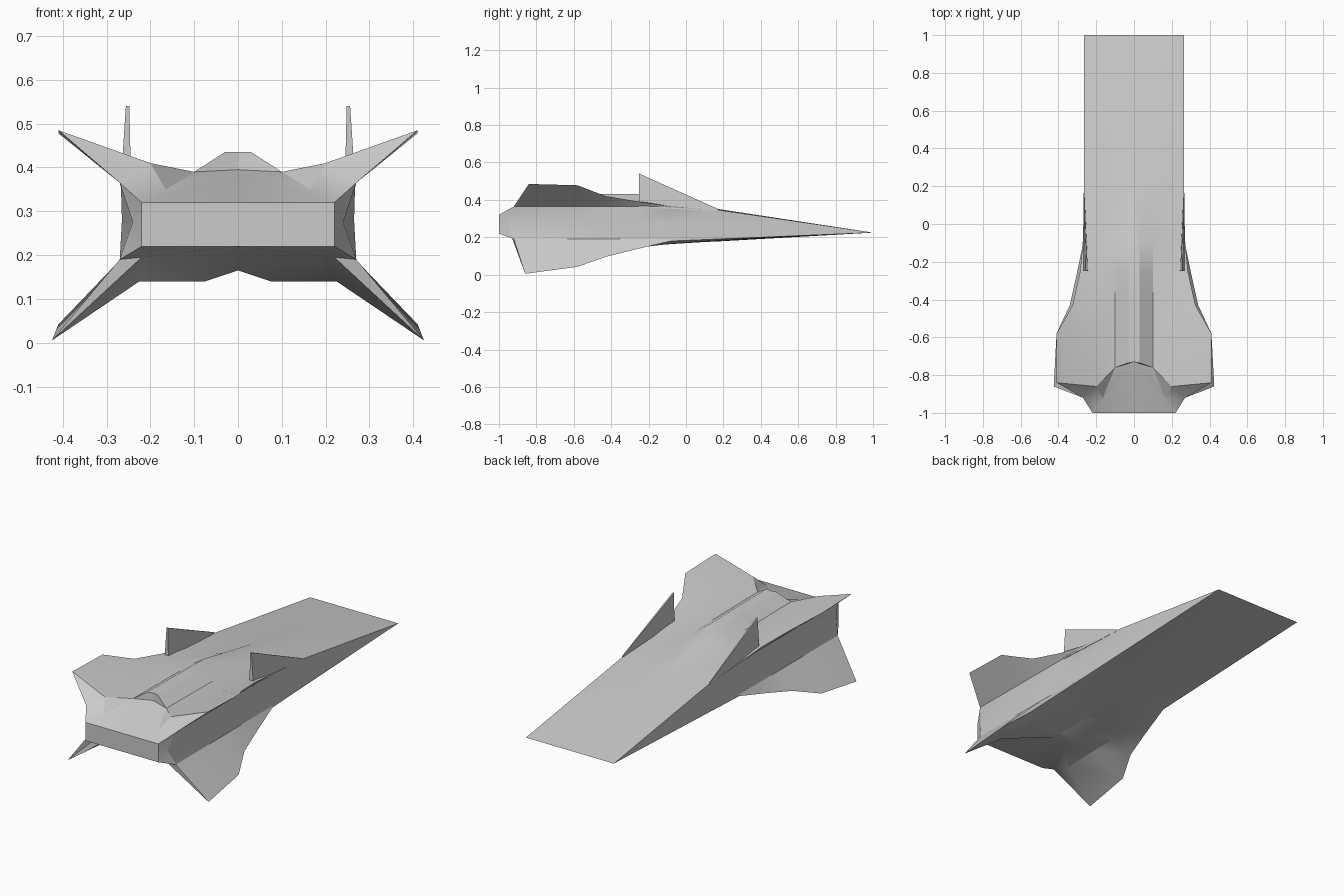
import bpy
import bmesh
import math

default_cube = bpy.data.objects.get("Cube")
if default_cube:
    bpy.data.objects.remove(default_cube, do_unlink=True)

# One plain hull colour
hull_grey = bpy.data.materials.new("hull_grey")
hull_grey.use_nodes = True
hull_colour = (0.6, 0.6, 0.6, 1)
hull_grey.diffuse_color = hull_colour
hull_grey.node_tree.nodes["Principled BSDF"].inputs["Base Color"].default_value = hull_colour

NOSE_Z = .225

# Lengthwise rails of one half, each running from the thin blade end (y = 1) to the tail
upper_rails = {
    "spine": [(0, 1, NOSE_Z), (0, .18, .35), (0, -.25, .43), (0, -.73, .435)],
    "hump": [(.03, 1, NOSE_Z), (.03, .18, .35), (.03, -.25, .43), (.03, -.735, .435)],
    "valley": [(.1, 1, NOSE_Z), (.1, .18, .35), (.1, -.25, .385), (.1, -.76, .39)],
    "shoulder": [(.2, 1, NOSE_Z), (.2, .18, .35), (.2, -.25, .387), (.2, -.86, .41)],
    "upper_tip": [(.265, 1, NOSE_Z), (.265, .18, .345), (.27, -.08, .365), (.285, -.25, .39),
                  (.325, -.43, .42), (.41, -.58, .478), (.41, -.84, .485)],
    "side_top": [(.265, 1, NOSE_Z), (.265, .18, .34), (.265, -.25, .365), (.27, -.92, .365)],
}
lower_rails = {
    "side_mid": [(.265, 1, NOSE_Z), (.265, .18, .27), (.265, -.58, .28), (.24, -.95, .275)],
    "side_low": [(.265, 1, NOSE_Z), (.265, 0, .19), (.27, -.92, .19)],
    "lower_tip": [(.265, 1, NOSE_Z), (.265, -.08, .18), (.3, -.25, .14), (.34, -.43, .095),
                  (.41, -.58, .042), (.425, -.86, .005)],
    "belly_edge": [(.22, 1, NOSE_Z), (.22, 0, .175), (.22, -.25, .145), (.225, -.8, .14)],
    "belly_mid": [(.075, 1, NOSE_Z), (.075, 0, .17), (.075, -.25, .15), (.075, -.65, .14)],
    "keel": [(0, 1, NOSE_Z), (0, 0, .168), (0, -.65, .165)],
}
rails = {**upper_rails, **lower_rails}
stations = [1, .66, .18, -.08, -.25, -.43, -.58]

# Extra points of the tail block behind the last ring
tail_points = {
    "deck_front": (0, -.73, .395),
    "tooth": (.165, -.92, .35),
    "box_top": (.22, -1, .32),
    "box_top_centre": (0, -1, .32),
    "box_low": (.22, -1, .22),
    "box_low_centre": (0, -1, .22),
    "under_side": (.22, -.93, .195),
}

# Panels that close the tail, listed by corner name
tail_panels = [
    "spine hump valley deck_front",
    "deck_front valley tooth",
    "deck_front tooth box_top box_top_centre",
    "valley shoulder tooth",
    "shoulder upper_tip side_top",
    "shoulder side_top tooth",
    "tooth side_top box_top",
    "box_top_centre box_top box_low box_low_centre",
    "box_top side_top side_mid",
    "box_top side_mid box_low",
    "box_low side_mid side_low",
    "box_low side_low under_side",
    "box_low_centre box_low under_side keel",
    "keel under_side belly_mid",
    "belly_mid under_side belly_edge",
    "belly_edge under_side lower_tip",
    "under_side side_low lower_tip",
]


def sample(rail, y):
    """Point of a rail at a given y."""
    for start, end in zip(rail, rail[1:]):
        if start[1] >= y >= end[1]:
            t = (start[1] - y) / (start[1] - end[1])
            return tuple(a + (b - a) * t for a, b in zip(start, end))
    return rail[-1]


def make_object(name, bm, angle):
    """Turn a bmesh into a finished, shaded object."""
    bmesh.ops.remove_doubles(bm, verts=bm.verts, dist=.0005)
    bmesh.ops.recalc_face_normals(bm, faces=bm.faces)
    mesh = bpy.data.meshes.new(name)
    bm.to_mesh(mesh)
    bm.free()
    mesh.materials.append(hull_grey)
    obj = bpy.data.objects.new(name, mesh)
    bpy.context.collection.objects.link(obj)
    bpy.ops.object.select_all(action='DESELECT')
    obj.select_set(True)
    bpy.context.view_layer.objects.active = obj
    bpy.ops.object.shade_smooth_by_angle(angle=math.radians(angle))
    return obj


def build_half(bm, side):
    """Loft the rails and close the tail on one side."""
    def vert(point):
        return bm.verts.new((point[0] * side, point[1], point[2]))

    rings = [[vert(sample(rail, y)) for rail in rails.values()] for y in stations]
    rings.append([vert(rail[-1]) for rail in rails.values()])
    for ring, following in zip(rings, rings[1:]):
        for i in range(len(ring) - 1):
            bm.faces.new((ring[i], ring[i + 1], following[i + 1], following[i]))
    corners = dict(zip(rails, rings[-1]))
    corners.update({name: vert(point) for name, point in tail_points.items()})
    for panel in tail_panels:
        bm.faces.new([corners[name] for name in panel.split()])


# Hull with its four swept wings
hull = bmesh.new()
for side in (1, -1):
    build_half(hull, side)
make_object("hull", hull, 22)

# Upright fins: thin wedges standing on the upper hull edges
for side, name in ((1, "left_fin"), (-1, "right_fin")):
    fin = bmesh.new()
    base = [(.244, -.25, .36), (.268, -.25, .36), (.266, .17, .34), (.262, .17, .34)]
    top = [(.248, -.25, .54), (.256, -.25, .54), (.266, .17, .352), (.262, .17, .352)]
    low, high = ([fin.verts.new((x * side, y, z)) for x, y, z in loop] for loop in (base, top))
    fin.faces.new(low)
    fin.faces.new(high)
    for i in range(4):
        j = (i + 1) % 4
        fin.faces.new((low[i], low[j], high[j], high[i]))
    make_object(name, fin, 20)
